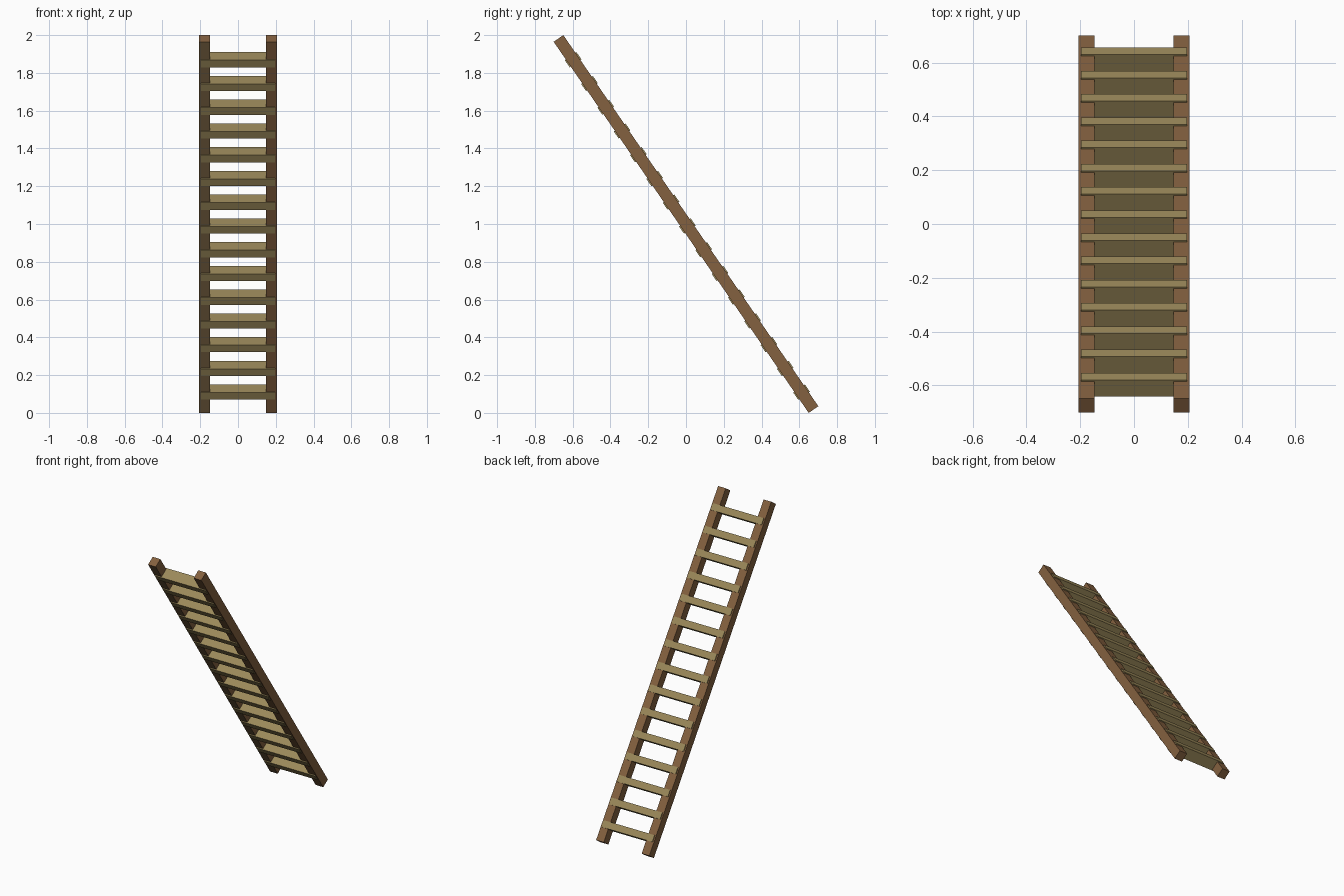
import bpy, bmesh, math
from mathutils import Matrix

if "Cube" in bpy.data.objects:
    bpy.data.objects.remove(bpy.data.objects["Cube"])


def material(name, color):
    m = bpy.data.materials.new(name)
    m.use_nodes = True
    m.diffuse_color = (*color, 1)
    bsdf = m.node_tree.nodes["Principled BSDF"]
    bsdf.inputs["Base Color"].default_value = (*color, 1)
    bsdf.inputs["Roughness"].default_value = 0.9
    return m


RAIL_WOOD = material("brown_wood", (0.231, 0.119, 0.050))
AGED_WOOD = material("aged_brown_wood", (0.205, 0.130, 0.058))
RUNG_WOOD = material("pale_olive_wood", (0.328, 0.250, 0.102))

# Ladder frame: local z runs up the rails, local y is the rail thickness
LEAN = math.radians(34.5)
FRAME = Matrix.Translation((0, 0, 1)) @ Matrix.Rotation(LEAN, 4, "X")


def beam(name, size, x, along, mats):
    """Box in the leaning ladder frame; a second material goes on the underside."""
    bm = bmesh.new()
    bmesh.ops.create_cube(bm, size=1)
    bmesh.ops.scale(bm, vec=size, verts=bm.verts)
    bm.normal_update()
    for f in bm.faces:
        if len(mats) > 1 and f.normal.y < -0.5:
            f.material_index = 1
    mesh = bpy.data.meshes.new(name)
    bm.to_mesh(mesh)
    bm.free()
    for m in mats:
        mesh.materials.append(m)
    obj = bpy.data.objects.new(name, mesh)
    obj.matrix_world = FRAME @ Matrix.Translation((x, 0, along))
    bpy.context.collection.objects.link(obj)
    return obj


# Side rails
RAIL_SIZE = (0.059, 0.062, 2.384)
beam("left_rail", RAIL_SIZE, 0.1765, 0, [RAIL_WOOD])
beam("right_rail", RAIL_SIZE, -0.1765, 0, [RAIL_WOOD, AGED_WOOD])

# Rungs, slightly deeper than the rails so they stand proud on both sides
RUNGS = 15
PITCH = 0.1525
for i in range(RUNGS):
    beam(f"rung_{i + 1}", (0.394, 0.075, 0.046), 0, -1.08 + i * PITCH, [RUNG_WOOD])
